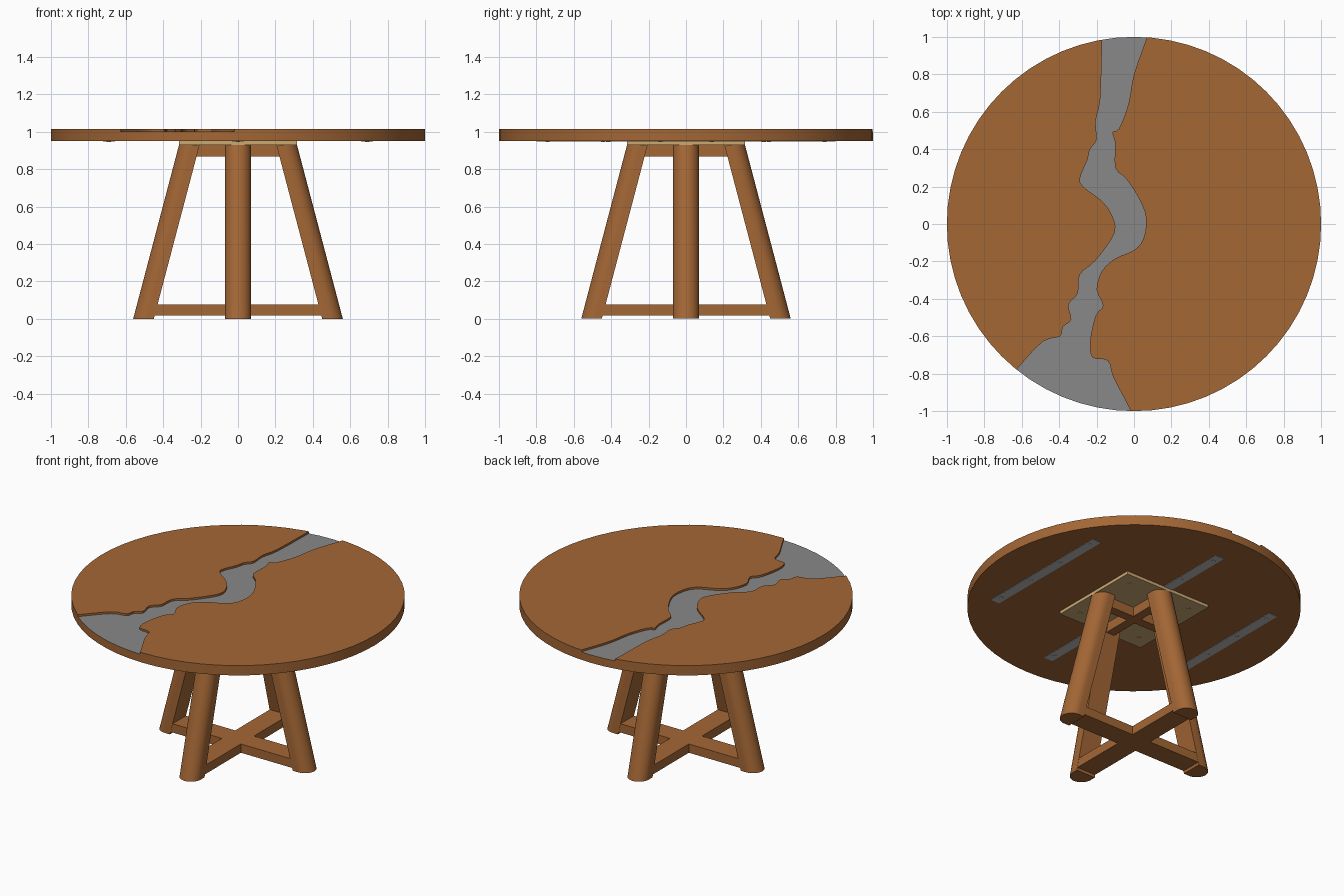
import bpy, bmesh
from math import sin, cos, pi, radians
from mathutils import Vector, Matrix

old = bpy.data.objects.get("Cube")
if old:
    bpy.data.objects.remove(old, do_unlink=True)


def material(name, rgb):
    mat = bpy.data.materials.new(name)
    mat.use_nodes = True
    mat.diffuse_color = (*rgb, 1)
    mat.node_tree.nodes["Principled BSDF"].inputs["Base Color"].default_value = (*rgb, 1)
    return mat


wood = material("warm wood", (0.37, 0.135, 0.036))
resin = material("grey resin", (0.25, 0.25, 0.25))
plywood = material("pale plywood", (0.60, 0.40, 0.17))
steel = material("light steel", (0.50, 0.50, 0.52))


def prism(name, outline, bottom, top, mat, shift=(0, 0)):
    """Extrude an outline upwards; shift slides the top outline sideways."""
    bm = bmesh.new()
    low = [bm.verts.new((x, y, bottom)) for x, y in outline]
    high = [bm.verts.new((x + shift[0], y + shift[1], top)) for x, y in outline]
    bm.faces.new(low)
    bm.faces.new(high)
    for i in range(len(low)):
        j = (i + 1) % len(low)
        bm.faces.new((low[i], low[j], high[j], high[i]))
    bmesh.ops.recalc_face_normals(bm, faces=bm.faces)
    mesh = bpy.data.meshes.new(name)
    bm.to_mesh(mesh)
    bm.free()
    mesh.materials.append(mat)
    obj = bpy.data.objects.new(name, mesh)
    bpy.context.collection.objects.link(obj)
    return obj


def select_only(obj):
    bpy.ops.object.select_all(action='DESELECT')
    obj.select_set(True)
    bpy.context.view_layer.objects.active = obj


def smooth(obj):
    select_only(obj)
    bpy.ops.object.shade_smooth_by_angle(angle=radians(30))


def circle(radius, count, cx=0, cy=0):
    return [(cx + radius * cos(2 * pi * i / count), cy + radius * sin(2 * pi * i / count))
            for i in range(count)]


def rectangle(half_x, half_y, cx=0):
    return [(cx - half_x, -half_y), (cx + half_x, -half_y), (cx + half_x, half_y), (cx - half_x, half_y)]


def cross(reach, half):
    """Plus-shaped outline made from one corner repeated four times."""
    points = []
    for turn in range(4):
        rotation = Matrix.Rotation(turn * pi / 2, 2)
        for corner in ((reach, -half), (reach, half), (half, half)):
            points.append(tuple(rotation @ Vector(corner)))
    return points


def bank(points, steps=3):
    """Smooth a bank given in hundredths with a Catmull-Rom curve."""
    p = [Vector(q) / 100 for q in points]
    p = [p[0]] + p + [p[-1]]
    curve = []
    for a, b, c, d in zip(p, p[1:], p[2:], p[3:]):
        for s in range(steps):
            t = s / steps
            curve.append(b + (c - a) * t / 2 + (a * 2 - b * 5 + c * 4 - d) * t * t / 2
                         + (b * 3 - a - c * 3 + d) * t ** 3 / 2)
    return curve + [p[-1]]


# Round top with a recessed river running across it
TOP, FLOOR, UNDERSIDE = 1.015, 1.002, 0.95
left_bank = bank([(-16, 110), (-17, 99), (-18, 67), (-20.5, 55), (-20, 45), (-23.5, 40),
                  (-25, 34), (-29, 24), (-26, 19), (-18, 13), (-13, 7), (-10, -1),
                  (-12, -8), (-21, -20), (-29, -27), (-30, -37), (-35, -43),
                  (-33.5, -51), (-38, -55), (-39.5, -60), (-49, -63), (-62.5, -77.5),
                  (-73, -90)])
right_bank = bank([(10, 110), (7, 100), (0, 80), (-3, 64), (-8, 51), (-11.5, 49),
                   (-10, 43), (-10, 30), (-4, 24), (3, 13), (6.5, 3), (5, -8),
                   (0, -14), (-10, -18.5), (-17, -25), (-20, -35), (-16.5, -43.5),
                   (-20.5, -49), (-23.5, -63), (-22, -71.5), (-14, -73), (-11, -82),
                   (-2, -99.5), (2, -112)])
table_top = prism("table_top", circle(1, 64), UNDERSIDE, TOP, wood)
table_top.data.materials.append(resin)
river_cutter = prism("river_cutter", left_bank + [Vector((-0.4, -1.3))] + right_bank[::-1],
                     FLOOR, TOP + 0.1, wood)
river_cutter.hide_render = True
river_cutter.hide_set(True)

cut = table_top.modifiers.new("river", 'BOOLEAN')
cut.operation = 'DIFFERENCE'
cut.solver = 'EXACT'
cut.object = river_cutter
select_only(table_top)
bpy.ops.object.modifier_apply(modifier=cut.name)
bpy.data.objects.remove(river_cutter, do_unlink=True)
for face in table_top.data.polygons:
    is_floor = face.normal.z > 0.9 and face.center.z < TOP - 0.005
    face.material_index = 1 if is_floor else 0
smooth(table_top)

# Steel stiffeners under the top, with screws along them
for name, x, half, screws in (("right", -0.69, 0.475, 4), ("middle", 0, 0.80, 6), ("left", 0.69, 0.475, 4)):
    prism(name + "_stiffener", rectangle(0.032, half, x), 0.947, 0.951, steel)
    for i in range(screws):
        y = (2 * i / (screws - 1) - 1) * (half - 0.06)
        prism(name + "_stiffener_screw", circle(0.012, 10, x, y), 0.945, 0.948, steel)

# Square mounting plate and its corner screws
plate_bottom = 0.93
prism("mounting_plate", rectangle(0.315, 0.315), plate_bottom, UNDERSIDE, plywood)
for sx in (-1, 1):
    for sy in (-1, 1):
        prism("plate_screw", circle(0.014, 12, 0.23 * sx, 0.23 * sy),
              plate_bottom - 0.003, plate_bottom + 0.001, plywood)

# Four leaning legs: flat inside, half-round outside
foot, lean, radius = 0.45, 0.245, 0.07
section = [(foot, -radius)]
section += [(foot + 0.04 + radius * cos(a), radius * sin(a))
            for a in (pi * (i / 20 - 0.5) for i in range(21))]
section.append((foot, radius))
for turn, side in enumerate(("left", "back", "right", "front")):
    leg = prism(side + "_leg", section, 0, plate_bottom, wood, (-lean, 0))
    leg.data.transform(Matrix.Rotation(turn * pi / 2, 4, 'Z'))
    smooth(leg)

# Crossed braces joining the legs
prism("lower_brace", cross(0.46, 0.069), 0.017, 0.075, wood)
prism("upper_brace", cross(0.23, 0.03), 0.868, plate_bottom, wood)
